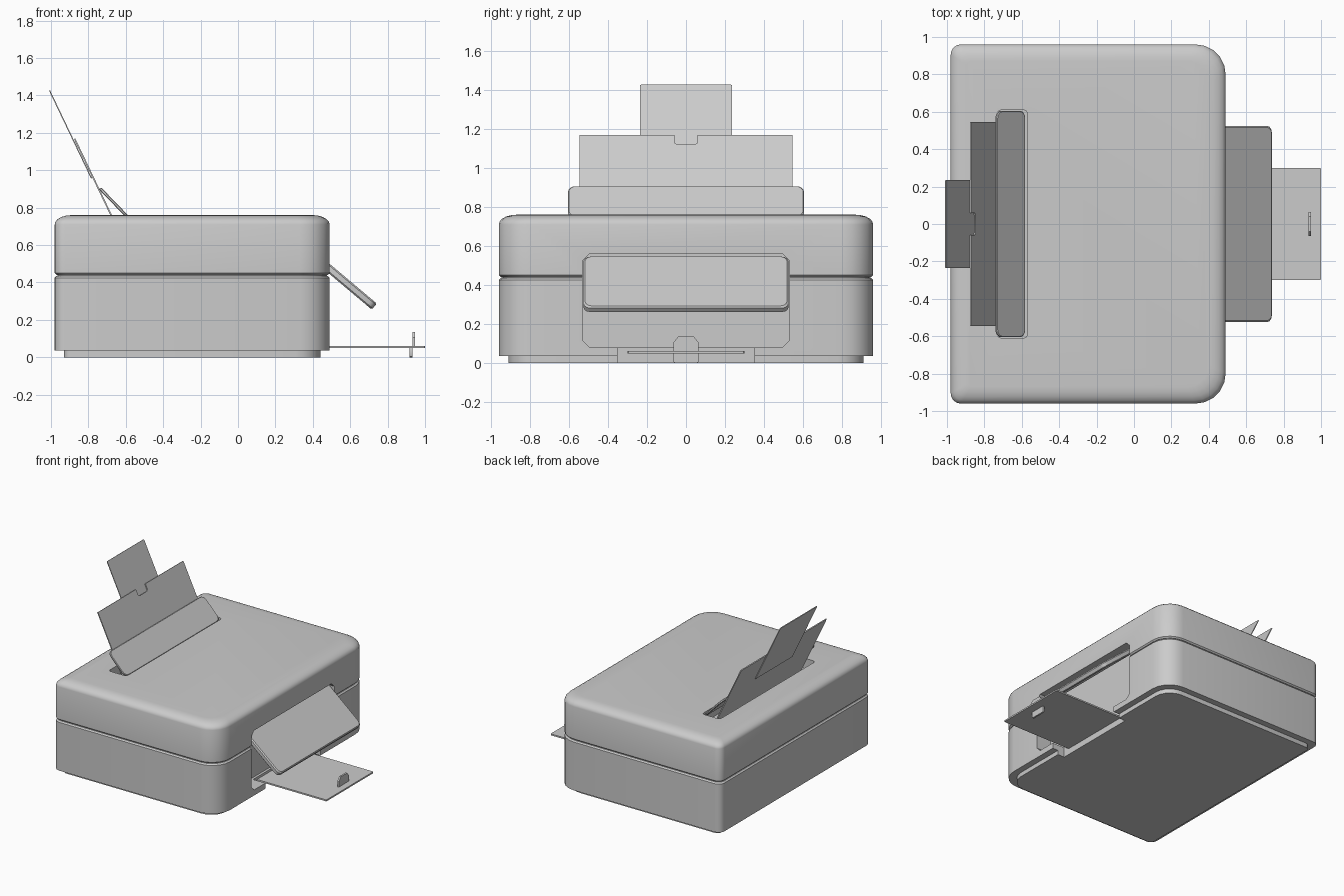
import bpy, bmesh
from math import sin, cos, pi, radians
from mathutils import Vector

if "Cube" in bpy.data.objects:
    bpy.data.objects.remove(bpy.data.objects["Cube"])


def rrect(u0, u1, v0, v1, r_low, r_high, seg=5):
    """Rounded rectangle; r_low rounds the corners at u0, r_high those at u1."""
    pts = []
    for cu, cv, r, a in ((u1, v0, r_high, -90), (u1, v1, r_high, 0),
                         (u0, v1, r_low, 90), (u0, v0, r_low, 180)):
        su, sv = (-1 if cu == u1 else 1), (-1 if cv == v1 else 1)
        for i in range(seg + 1):
            t = radians(a + 90 * i / seg)
            pts.append((cu + su * r + r * cos(t), cv + sv * r + r * sin(t)))
    return pts


def loft(name, rings):
    """Closed solid through rings of 3D points."""
    bm = bmesh.new()
    loops = [[bm.verts.new(p) for p in ring] for ring in rings]
    n = len(loops[0])
    for a, b in zip(loops, loops[1:]):
        for i in range(n):
            bm.faces.new((a[i], a[(i + 1) % n], b[(i + 1) % n], b[i]))
    bm.faces.new(loops[0][::-1])
    bm.faces.new(loops[-1])
    bmesh.ops.recalc_face_normals(bm, faces=bm.faces)
    mesh = bpy.data.meshes.new(name)
    bm.to_mesh(mesh)
    bm.free()
    ob = bpy.data.objects.new(name, mesh)
    bpy.context.collection.objects.link(ob)
    return ob


def shell(name, levels):
    """Housing part: stacked plan outlines given as (inset, z)."""
    rings = []
    for d, z in levels:
        plan = rrect(-.98 + d, .49 - d, -.96 + d, .96 - d,
                     max(.055 - d * .4, .015), max(.16 - d * .5, .04))
        rings.append([(x, y, z) for x, y in plan])
    return loft(name, rings)


def slab(name, pts, origin, u, v, t, edge=0):
    """Flat plate from a 2D outline in the frame (origin, u, v), thickness t."""
    o, u, v = Vector(origin), Vector(u).normalized(), Vector(v).normalized()
    n = u.cross(v)
    ctr = Vector((sum(p[0] for p in pts), sum(p[1] for p in pts))) / len(pts)
    h = t / 2
    rows = [(-h, 0), (h, 0)] if not edge else [(-h, edge), (-h + edge, 0), (h - edge, 0), (h, edge)]
    rings = []
    for k, d in rows:
        ring = []
        for p in pts:
            q = Vector(p) - ctr
            q = Vector([c - (d if c > 0 else -d) for c in q]) + ctr
            ring.append(o + u * q.x + v * q.y + n * k)
        rings.append(ring)
    return loft(name, rings)


def cut(ob, *cutters):
    bpy.context.view_layer.objects.active = ob
    for c in cutters:
        m = ob.modifiers.new("cut", 'BOOLEAN')
        m.operation, m.solver, m.object = 'DIFFERENCE', 'EXACT', c
        bpy.ops.object.modifier_apply(modifier=m.name)


X, Y, Z = (1, 0, 0), (0, 1, 0), (0, 0, 1)

# Housing: foot plate, lower shell, seam core, domed-edge upper shell
foot = shell("foot_plate", [(.05, 0), (.05, .04)])
lower = shell("lower_housing", [(0, .035), (0, .425), (.01, .435)])
core = shell("seam_core", [(.015, .42), (.015, .455)])
dome = [(.09 * (1 - cos(a)), .71 + .05 * sin(a)) for a in [i * pi / 10 for i in range(6)]]
upper = shell("upper_housing", [(.01, .44), (0, .45)] + dome)

# Cutters: output bay with chamfered corners, tray slot, paper feed slot
c = .035
bay = slab("bay_cutter", [(-.53 + c, .08), (.53 - c, .08), (.53, .08 + c), (.53, .56 - c),
                          (.53 - c, .56), (-.53 + c, .56), (-.53, .56 - c), (-.53, .08 + c)],
           (.66, 0, 0), Y, Z, .6)
tray_slot = slab("tray_slot_cutter", rrect(-.35, .35, -.1, .12, .01, .01, 1),
                 (.68, 0, 0), Y, Z, .6)
feed = slab("feed_cutter", rrect(-.73, -.57, -.61, .61, .02, .02, 2), (0, 0, .8), X, Y, .24)
cut(lower, bay, tray_slot)
cut(foot, tray_slot)
cut(core, bay)
cut(upper, bay, feed)
for helper in (bay, tray_slot, feed):
    bpy.data.objects.remove(helper)

# Hinged front door hanging out of the bay
slab("front_door", rrect(-.525, .525, 0, .41, .035, .035, 3), (.415, 0, .535), Y,
     (.315, 0, -.265), .042, .008)

# Output tray and its paper stop
slab("output_tray", rrect(.37, 1.0, -.3, .3, .004, .004, 1), (0, 0, .055), X, Y, .012)
slab("paper_stop", [(-.065, .055), (.065, .055), (.065, .105), (.04, .135),
                    (-.04, .135), (-.065, .105)], (.94, 0, 0), Y, Z, .014)
slab("tray_grip", rrect(-.065, .065, 0, .055, .01, .01, 2), (.925, 0, 0), Y, Z, .014)

# Rear paper support with finger notch, and its extension
lean = Vector((-.32, 0, .67)).normalized()
foot_pt = Vector((-.645, 0, .69))
slab("paper_support", [(-.545, 0), (.545, 0), (.545, .53), (.06, .53), (.06, .485), (.045, .475),
                       (-.045, .475), (-.06, .485), (-.06, .53), (-.545, .53)],
     foot_pt, Y, lean, .008)
slab("support_extension", rrect(-.235, .235, .3, .82, .004, .004, 1),
     foot_pt + Vector((-.009, 0, -.004)), Y, lean, .006)

# Feed slot cover leaning back against the support
slab("feed_cover", rrect(-.605, .605, 0, .22, .04, .04, 4), (-.585, 0, .745), Y,
     (-.145, 0, .15), .016, .004)

# Smooth shading with sharp edges kept
bpy.ops.object.select_all(action='DESELECT')
for ob in bpy.data.objects:
    ob.select_set(True)
    bpy.context.view_layer.objects.active = ob
bpy.ops.object.shade_smooth_by_angle(angle=radians(35))
